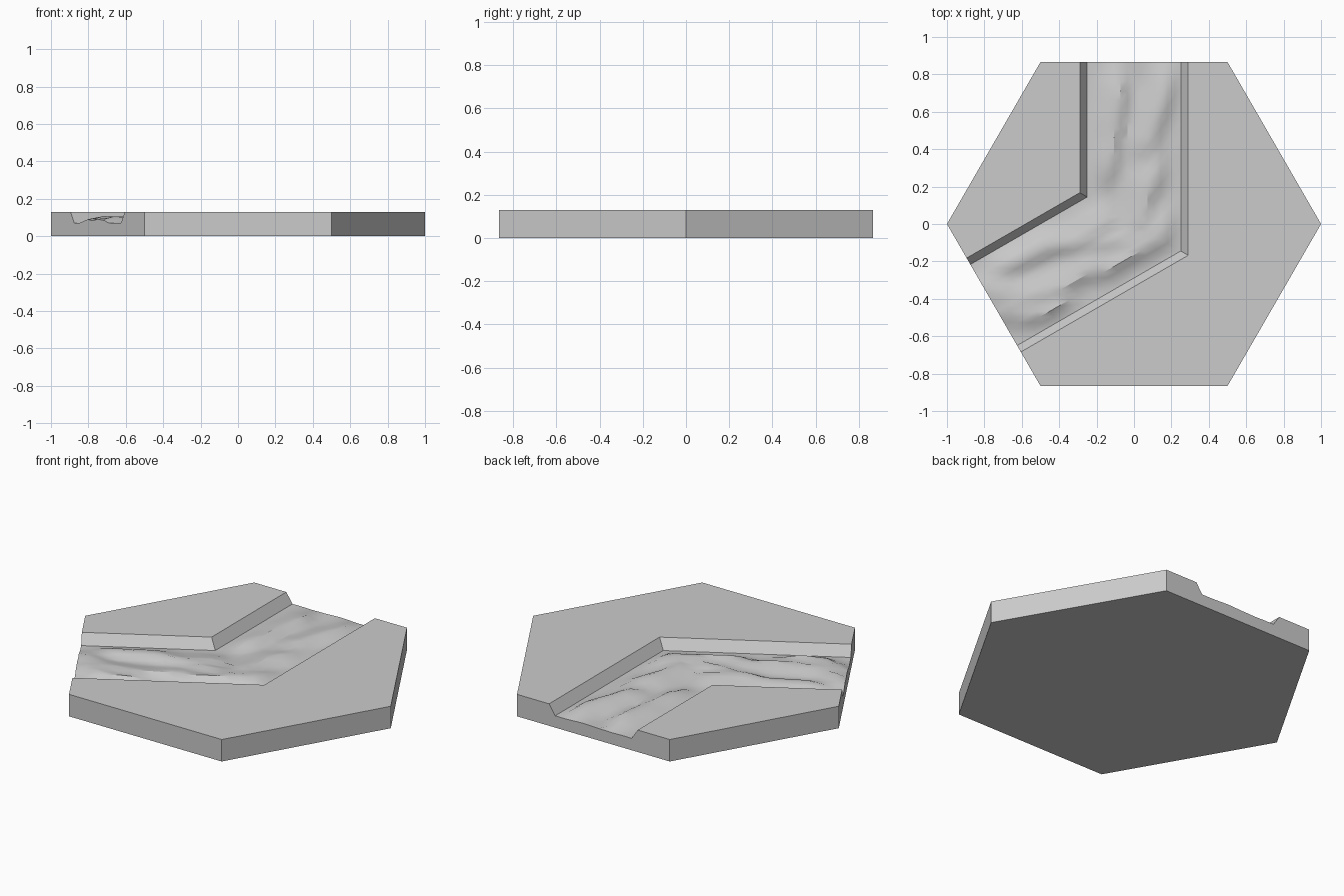
import bpy, bmesh, math
from mathutils import Vector, noise

cube = bpy.data.objects.get("Cube")
if cube:
    bpy.data.objects.remove(cube)

TOP = 0.13                     # land height
EDGE = math.sqrt(3) / 2        # hexagon apothem
RIM, FOOT = 0.29, 0.25         # half widths of the channel at top and bottom
STEPS, COLS = 16, 14

stone = bpy.data.materials.new("grey_stone")
stone.use_nodes = True
grey = (0.6, 0.6, 0.6, 1)
stone.diffuse_color = grey
stone.node_tree.nodes["Principled BSDF"].inputs["Base Color"].default_value = grey

# Crest lines of the ripples: gentle on the upstream side, steep on the other
crests = [
    [(-0.66, -0.23), (-0.45, -0.12), (-0.3, -0.11), (-0.16, -0.03)],
    [(-0.2, -0.12), (-0.06, -0.09), (0.0, -0.13), (0.18, -0.02)],
    [(-0.74, -0.37), (-0.6, -0.41), (-0.44, -0.37), (-0.2, -0.23)],
    [(-0.7, -0.46), (-0.56, -0.5), (-0.42, -0.46)],
    [(-0.18, -0.26), (0.05, -0.14), (0.18, -0.07)],
    [(0.04, 0.0), (0.07, 0.15), (0.13, 0.28)],
    [(0.08, 0.42), (0.12, 0.55), (0.19, 0.72)],
    [(-0.13, 0.3), (-0.1, 0.5), (-0.07, 0.72)],
]


def crest_height(p, line):
    best = 0
    for a, b in zip(line, line[1:]):
        a, b = Vector(a), Vector(b)
        along = b - a
        t = max(0, min(1, (p - a).dot(along) / along.length_squared))
        off = p - a - along * t
        steep = along.x * off.y - along.y * off.x < 0
        best = max(best, 1 - off.length / (0.07 if steep else 0.15))
    return best


def water_height(p, d):
    ripple = max(crest_height(p, line) for line in crests)
    fade = min(1, (FOOT - abs(d)) / 0.07)
    return 0.07 + fade * (0.036 * ripple + 0.008 * noise.noise(Vector((p.x * 6, p.y * 6, 0))))


def bend_point(d, s):
    """Point at offset d from the centre line; s runs from -1 to 1 along it."""
    corner = -d * math.tan(math.radians(30))
    p = Vector((d, corner + (EDGE - corner) * abs(s)))
    if s < 0:                  # second arm mirrors the first across the mitre
        axis = Vector((math.cos(math.radians(-30)), math.sin(math.radians(-30))))
        p = 2 * p.dot(axis) * axis - p
    return p


bm = bmesh.new()

# Channel: banks and rippled water bed in one grid following the bend
offsets = [-RIM] + [FOOT * (2 * i / COLS - 1) for i in range(COLS + 1)] + [RIM]
grid = []
for d in offsets:
    column = []
    for i in range(-STEPS, STEPS + 1):
        p = bend_point(d, i / STEPS)
        z = TOP if abs(d) == RIM else water_height(p, d)
        column.append(bm.verts.new((p.x, p.y, z)))
    grid.append(column)
for a, b in zip(grid, grid[1:]):
    for i in range(2 * STEPS):
        bm.faces.new((a[i], b[i], b[i + 1], a[i + 1]))


# Flat land on both sides of the channel
def hex_corner(k):
    angle = math.radians(60 * k)
    return bm.verts.new((math.cos(angle), math.sin(angle), TOP))


bm.faces.new(grid[0] + [hex_corner(k) for k in (2, 3)])
bm.faces.new(grid[-1][::-1] + [hex_corner(k) for k in (4, 5, 0, 1)])

# Side walls and underside
rim = [e for e in bm.edges if e.is_boundary]
walls = bmesh.ops.extrude_edge_only(bm, edges=rim)["geom"]
for v in walls:
    if isinstance(v, bmesh.types.BMVert):
        v.co.z = 0
bmesh.ops.edgeloop_fill(bm, edges=[e for e in bm.edges if e.is_boundary])
bmesh.ops.recalc_face_normals(bm, faces=bm.faces)

mesh = bpy.data.meshes.new("river_bend_tile")
bm.to_mesh(mesh)
bm.free()
mesh.materials.append(stone)
tile = bpy.data.objects.new("river_bend_tile", mesh)
bpy.context.collection.objects.link(tile)
bpy.ops.object.select_all(action="DESELECT")
tile.select_set(True)
bpy.context.view_layer.objects.active = tile
bpy.ops.object.shade_smooth_by_angle(angle=math.radians(30))
